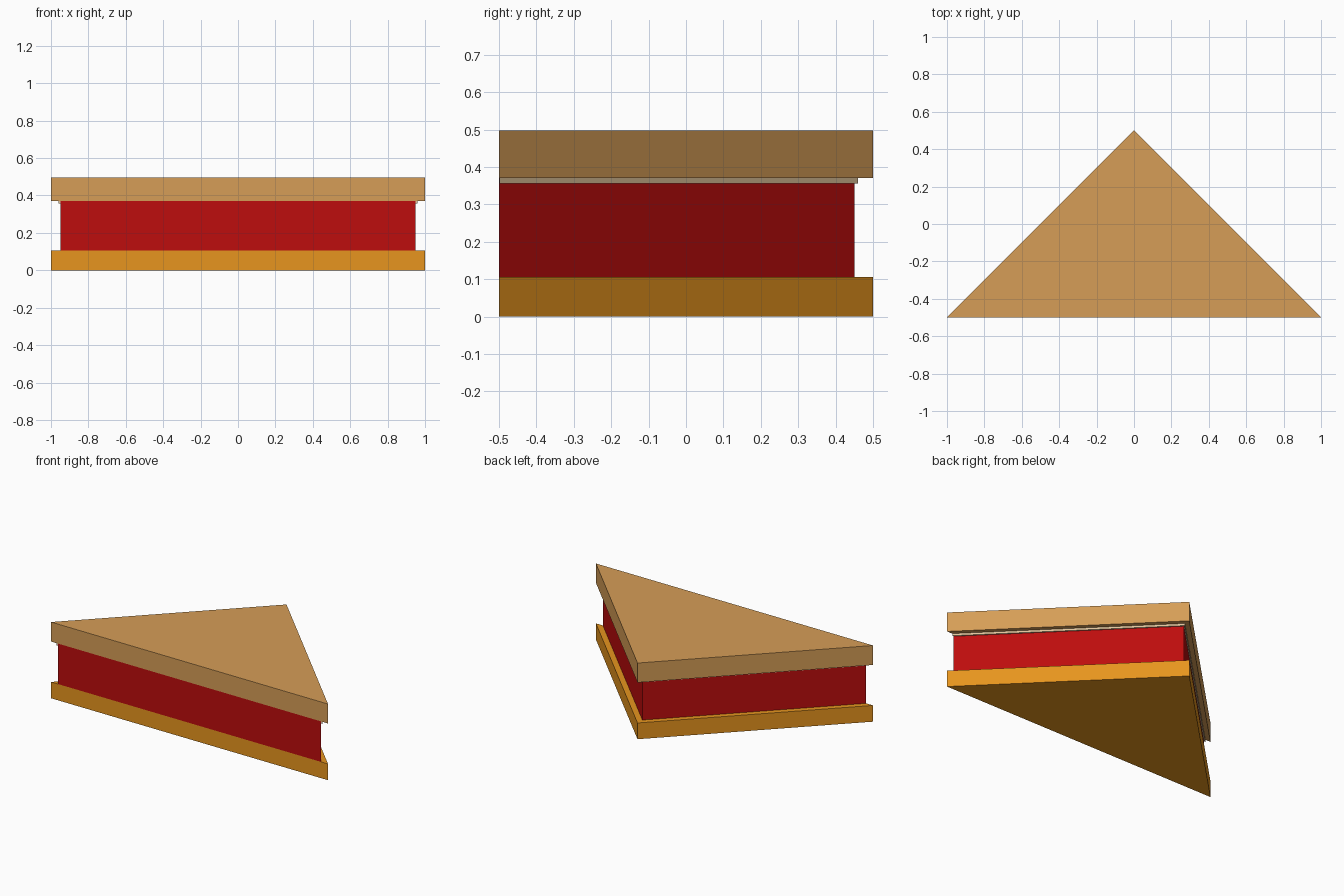
import bpy
import bmesh

if "Cube" in bpy.data.objects:
    bpy.data.objects.remove(bpy.data.objects["Cube"])


def wedge(name, half_width, front, apex, z0, z1, color):
    """Triangular slab: straight front edge, apex at the back."""
    bm = bmesh.new()
    outline = [(-half_width, front), (half_width, front), (0, apex)]
    face = bm.faces.new([bm.verts.new((x, y, z0)) for x, y in outline])
    ext = bmesh.ops.extrude_face_region(bm, geom=[face], use_keep_orig=True)
    top = [v for v in ext["geom"] if isinstance(v, bmesh.types.BMVert)]
    bmesh.ops.translate(bm, verts=top, vec=(0, 0, z1 - z0))
    bmesh.ops.recalc_face_normals(bm, faces=bm.faces)
    mesh = bpy.data.meshes.new(name)
    bm.to_mesh(mesh)
    bm.free()
    mat = bpy.data.materials.new(name + "_color")
    mat.diffuse_color = (*color, 1)
    mat.use_nodes = True
    mat.node_tree.nodes["Principled BSDF"].inputs["Base Color"].default_value = mat.diffuse_color
    mesh.materials.append(mat)
    obj = bpy.data.objects.new(name, mesh)
    bpy.context.collection.objects.link(obj)
    return obj


# Lower slice
wedge("bottom_slice", 1.0, -0.5, 0.5, 0.0, 0.106, (0.80, 0.30, 0.013))
# Red filling, flush with the cut front
wedge("filling", 0.95, -0.5, 0.45, 0.106, 0.37, (0.51, 0.004, 0.004))
# Thin spread under the top slice, a hair behind the filling's front face
wedge("spread", 0.96, -0.499, 0.46, 0.356, 0.37, (0.75, 0.55, 0.33))
# Upper slice
wedge("top_slice", 1.0, -0.5, 0.5, 0.37, 0.497, (0.67, 0.34, 0.095))
